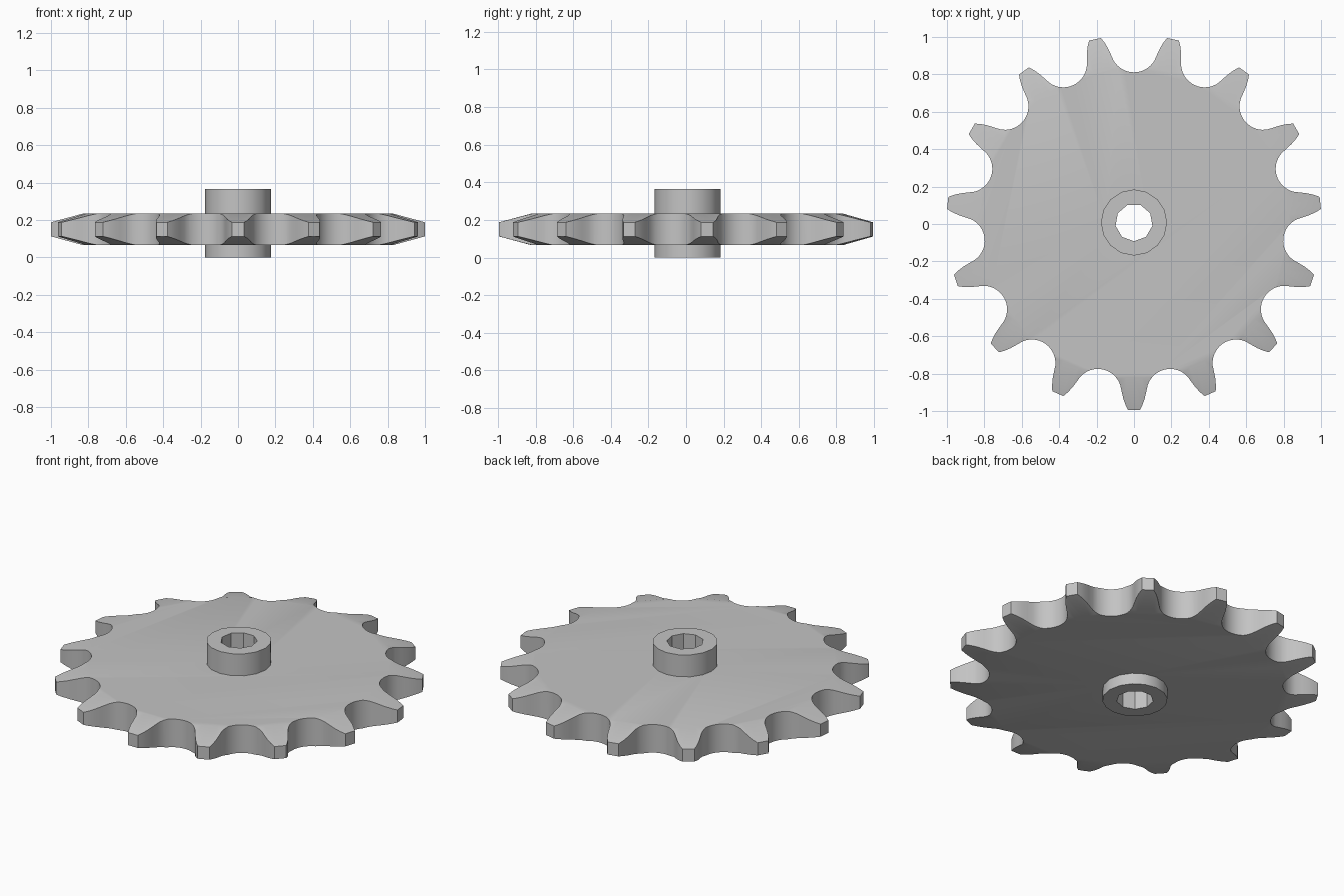
import bpy
import bmesh
from math import sin, cos, radians, tau, pi
from mathutils import Vector

cube = bpy.data.objects.get("Cube")
if cube:
    bpy.data.objects.remove(cube, do_unlink=True)

TEETH = 15
PITCH = tau / TEETH
CENTRE_Y = 0.008
MID_Z = 0.15          # middle of the toothed plate
HALF = 0.084          # half thickness of the plate
HUB_TOP = 0.365

steel = bpy.data.materials.new("grey_steel")
steel.use_nodes = True
GREY = (0.55, 0.55, 0.55, 1)
steel.diffuse_color = GREY
steel.node_tree.nodes["Principled BSDF"].inputs["Base Color"].default_value = GREY


def loft(name, outline_rings):
    """Closed solid through a stack of (outline, z) rings, capped at both ends."""
    bm = bmesh.new()
    rings = [[bm.verts.new((p.x, p.y + CENTRE_Y, z)) for p in pts]
             for pts, z in outline_rings]
    n = len(rings[0])
    for low, high in zip(rings, rings[1:]):
        for i in range(n):
            j = (i + 1) % n
            bm.faces.new((low[i], low[j], high[j], high[i]))
    bm.faces.new(rings[0][::-1])
    bm.faces.new(rings[-1])
    bmesh.ops.recalc_face_normals(bm, faces=bm.faces)
    mesh = bpy.data.meshes.new(name)
    bm.to_mesh(mesh)
    bm.free()
    mesh.materials.append(steel)
    obj = bpy.data.objects.new(name, mesh)
    bpy.context.scene.collection.objects.link(obj)
    return obj


def circle(radius, sides):
    # first corner points to the front
    return [Vector((radius * cos(i * tau / sides - pi / 2),
                    radius * sin(i * tau / sides - pi / 2))) for i in range(sides)]


def carve(obj, operation, cutter):
    """Apply a boolean and remove its helper."""
    cutter.hide_render = True
    mod = obj.modifiers.new("carve", 'BOOLEAN')
    mod.operation = operation
    mod.solver = 'EXACT'
    mod.object = cutter
    graph = bpy.context.evaluated_depsgraph_get()
    mesh = bpy.data.meshes.new_from_object(obj.evaluated_get(graph))
    obj.modifiers.clear()
    obj.data = mesh
    bpy.data.objects.remove(cutter, do_unlink=True)


def smooth(obj):
    bpy.ops.object.select_all(action='DESELECT')
    obj.select_set(True)
    bpy.context.view_layer.objects.active = obj
    bpy.ops.object.shade_smooth_by_angle(angle=radians(30))


def tooth_outline():
    # half a gap: round roller seat, then the convex flank up to the flat tip
    root, seat = 0.803, 0.126
    half = [Vector((seat * sin(a), root + seat - seat * cos(a)))
            for a in (radians(60) * i / 8 for i in range(9))]
    for angle, r in ((7.9, 0.91), (8.5, 0.942), (9.3, 0.975), (10.15, 1.002)):
        half.append(Vector((r * sin(radians(angle)), r * cos(radians(angle)))))
    # mirror to a whole gap, running counter-clockwise
    gap = half[::-1] + [Vector((-p.x, p.y)) for p in half[1:]]
    points = []
    for k in range(TEETH):
        turn = (k + 0.5) * PITCH - pi
        c, s = cos(turn), sin(turn)
        points += [Vector((c * p.x - s * p.y, s * p.x + c * p.y)) for p in gap]
    return points


# Toothed plate: extruded tooth outline trimmed by a turned, tapered blank
outline = tooth_outline()
plate = loft("toothed_plate", [(outline, MID_Z - 0.12), (outline, MID_Z + 0.12)])
inner, outer = circle(0.83, 120), circle(1.06, 120)
rim = 0.022
blank = loft("blank_helper", [(inner, MID_Z - HALF), (outer, MID_Z - rim),
                              (outer, MID_Z + rim), (inner, MID_Z + HALF)])
carve(plate, 'INTERSECT', blank)
seat_hole = circle(0.15, 16)
carve(plate, 'DIFFERENCE', loft("seat_helper", [(seat_hole, -0.1), (seat_hole, 0.5)]))
smooth(plate)

# Hub with a nine-sided bore
hub_ring, bore_ring = circle(0.1765, 16), circle(0.1, 9)
hub = loft("hub", [(hub_ring, 0), (hub_ring, HUB_TOP)])
carve(hub, 'DIFFERENCE', loft("bore_helper", [(bore_ring, -0.1), (bore_ring, 0.5)]))
smooth(hub)
